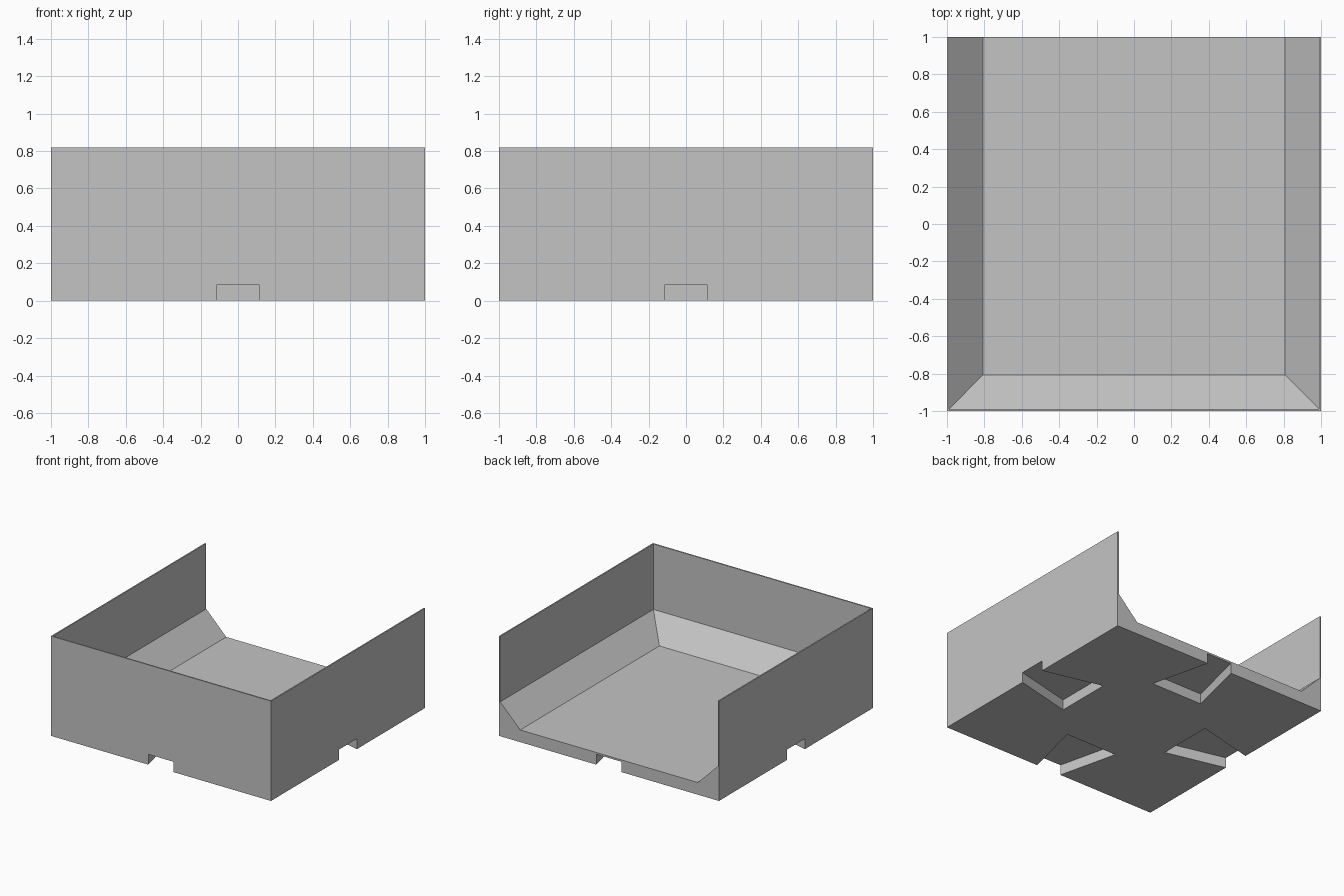
import bpy
import bmesh
from math import pi
from mathutils import Matrix

default = bpy.data.objects.get("Cube")
if default:
    bpy.data.objects.remove(default, do_unlink=True)

HEIGHT = 0.82
FLOOR = 0.1        # floor top
SLOPE_TOP = 0.282  # where the sloped skirting meets the walls
INNER = 0.989      # inner face of the thin walls
FLOOR_HALF = 0.807
SLOT_HEIGHT = 0.085

grey = bpy.data.materials.new("plain grey")
grey.use_nodes = True
grey.diffuse_color = (0.55, 0.55, 0.55, 1)
grey.node_tree.nodes["Principled BSDF"].inputs["Base Color"].default_value = grey.diffuse_color


def loft(name, rings):
    """Closed solid through a stack of (z, outline) rings."""
    bm = bmesh.new()
    loops = [[bm.verts.new((x, y, z)) for x, y in outline] for z, outline in rings]
    bm.faces.new(loops[0])
    bm.faces.new(loops[-1])
    for low, high in zip(loops, loops[1:]):
        for i in range(len(low)):
            j = (i + 1) % len(low)
            bm.faces.new((low[i], low[j], high[j], high[i]))
    bmesh.ops.recalc_face_normals(bm, faces=bm.faces)
    mesh = bpy.data.meshes.new(name)
    bm.to_mesh(mesh)
    bm.free()
    mesh.materials.append(grey)
    obj = bpy.data.objects.new(name, mesh)
    bpy.context.scene.collection.objects.link(obj)
    return obj


def rect(half, back):
    return [(-half, -half), (half, -half), (half, back), (-half, back)]


def cut(target, cutter):
    cutter.hide_render = True
    mod = target.modifiers.new("cut", 'BOOLEAN')
    mod.operation = 'DIFFERENCE'
    mod.solver = 'EXACT'
    mod.object = cutter
    bpy.context.view_layer.objects.active = target
    bpy.ops.object.modifier_apply(modifier=mod.name)
    bpy.data.objects.remove(cutter, do_unlink=True)


# Outer block
tray = loft("open_tray", [(0, rect(1, 1)), (HEIGHT, rect(1, 1))])

# Cavity with sloped skirting, open at the back
cut(tray, loft("cavity_cutter", [
    (FLOOR, rect(FLOOR_HALF, 1.1)),
    (SLOPE_TOP, rect(INNER, 1.1)),
    (1, rect(INNER, 1.1)),
]))

# Dovetail slots under the floor, one from the middle of each side
dovetail = [(0.5, -0.235), (1.1, -0.091), (1.1, 0.091), (0.5, 0.235)]
for turn in range(4):
    slot = loft("slot_cutter", [(-0.1, dovetail), (SLOT_HEIGHT, dovetail)])
    slot.data.transform(Matrix.Rotation(turn * pi / 2, 4, 'Z'))
    cut(tray, slot)
